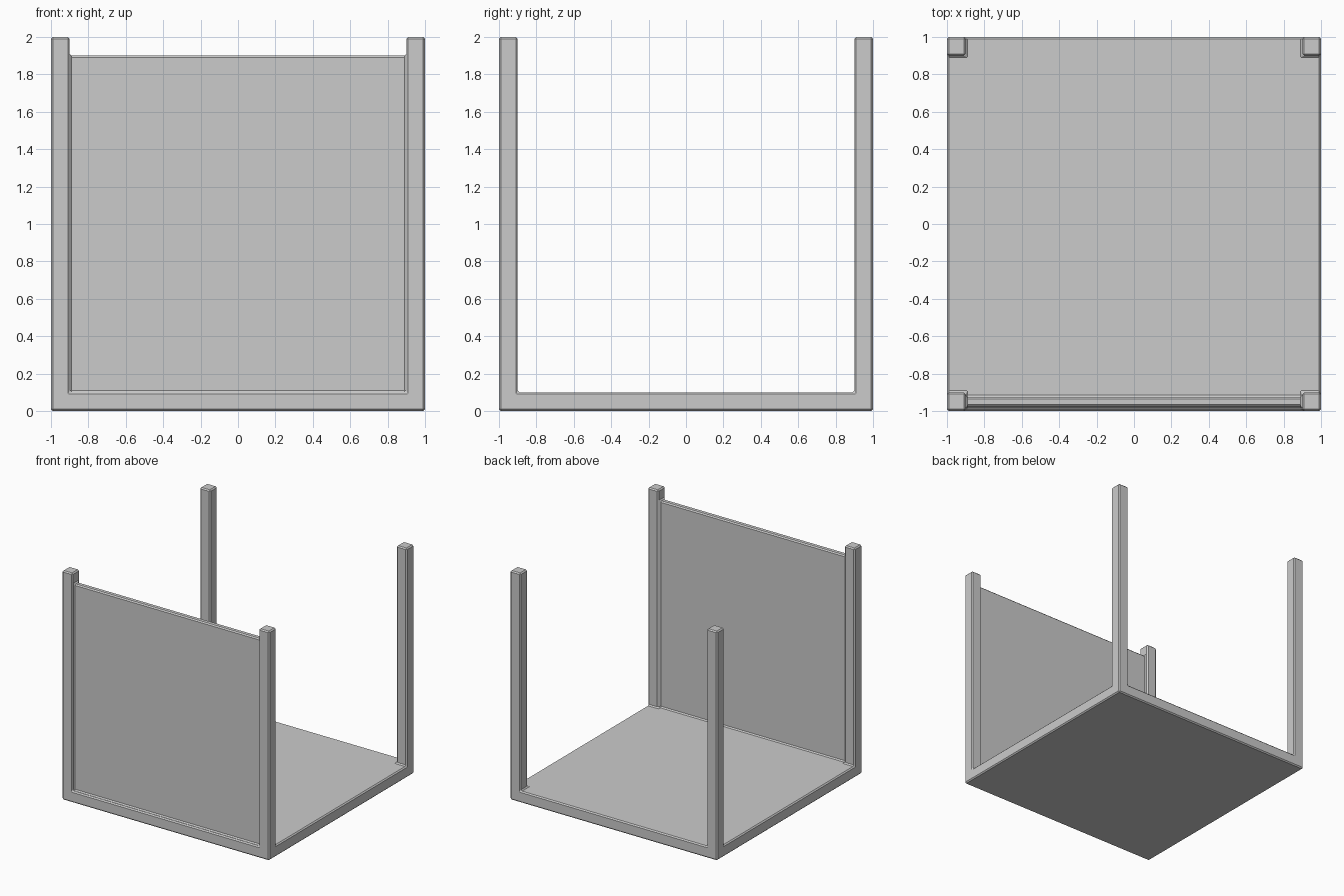
import bpy, bmesh
from math import radians

if "Cube" in bpy.data.objects:
    bpy.data.objects.remove(bpy.data.objects["Cube"])

# Boxes (min corner, max corner) that make up the one-piece open stand
base = ((-1, -1, 0), (1, 1, 0.1))
front_panel = ((-0.9, -0.975, 0.1), (0.9, -0.925, 1.9))
posts = [((x, y, 0.1), (x + 0.1, y + 0.1, 2)) for x in (-1, 0.9) for y in (-1, 0.9)]
boxes = [base, front_panel] + posts

# Cell grid on which all boxes are merged into one clean skin
cuts = [sorted({round(c[a], 4) for b in boxes for c in b}) for a in range(3)]


def solid(cell):
    """True when the grid cell lies inside one of the boxes."""
    if any(i < 0 or i >= len(cuts[a]) - 1 for a, i in enumerate(cell)):
        return False
    mid = [(cuts[a][i] + cuts[a][i + 1]) / 2 for a, i in enumerate(cell)]
    return any(all(lo[a] < mid[a] < hi[a] for a in range(3)) for lo, hi in boxes)


bm = bmesh.new()
verts = {}


def vert(idx):
    if idx not in verts:
        verts[idx] = bm.verts.new([cuts[a][i] for a, i in enumerate(idx)])
    return verts[idx]


# Outer skin: a face wherever a solid cell meets empty space
nx, ny, nz = (len(c) - 1 for c in cuts)
for cell in [(i, j, k) for i in range(nx) for j in range(ny) for k in range(nz)]:
    if not solid(cell):
        continue
    for a in range(3):
        for side in (0, 1):
            near = list(cell)
            near[a] += 2 * side - 1
            if solid(near):
                continue
            u, v = (a + 1) % 3, (a + 2) % 3
            ring = []
            for du, dv in ((0, 0), (1, 0), (1, 1), (0, 1)):
                p = list(cell)
                p[a] += side
                p[u] += du
                p[v] += dv
                ring.append(vert(tuple(p)))
            bm.faces.new(ring if side else ring[::-1])

# Merge coplanar faces
bmesh.ops.dissolve_limit(bm, angle_limit=radians(1), verts=bm.verts[:], edges=bm.edges[:])
bm.normal_update()

mesh = bpy.data.meshes.new("open_stand")
bm.to_mesh(mesh)
bm.free()
stand = bpy.data.objects.new("open_stand", mesh)
bpy.context.collection.objects.link(stand)

# Small chamfer on outer edges and fillet in the inner corners
bevel = stand.modifiers.new("edge_bevel", "BEVEL")
bevel.width = 0.01
bevel.segments = 1
bevel.limit_method = "ANGLE"
bevel.angle_limit = radians(30)
